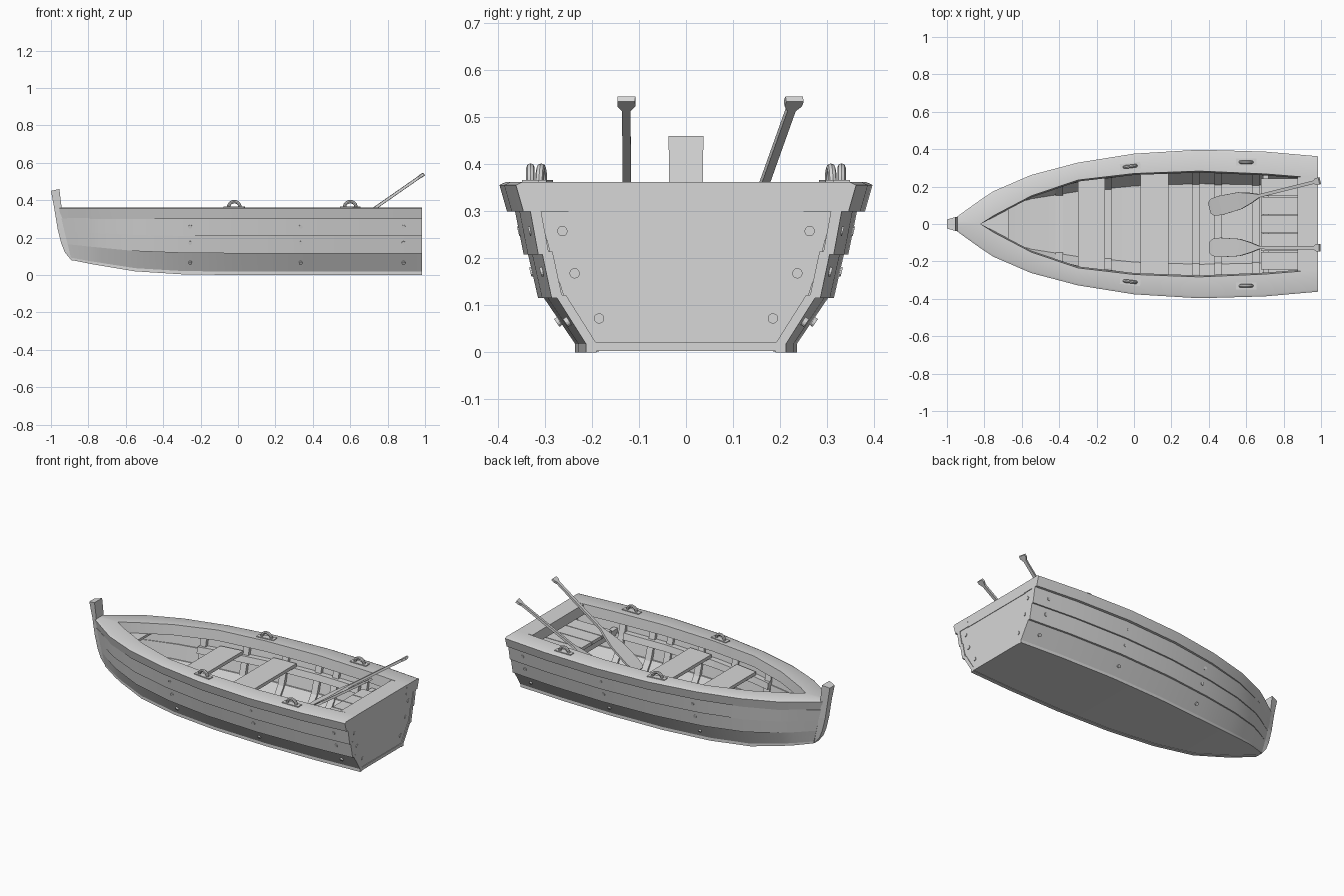
import bpy, bmesh, math
from mathutils import Vector

if "Cube" in bpy.data.objects:
    bpy.data.objects.remove(bpy.data.objects["Cube"])

grey = bpy.data.materials.new("plain grey")
grey.use_nodes = True
GREY = (0.68, 0.68, 0.68, 1)
grey.diffuse_color = GREY
grey.node_tree.nodes["Principled BSDF"].inputs["Base Color"].default_value = GREY

# Hull stations: x, rail half width, opening half width, bottom half width, keel rise, bow rake
STATIONS = [
    (-0.955, 0.033, 0.0, 0.026, 0.08, 0.065),
    (-0.82, 0.13, 0.0, 0.075, 0.06, 0.03),
    (-0.75, 0.176, 0.045, 0.1, 0.05, 0.02),
    (-0.55, 0.262, 0.15, 0.155, 0.02, 0),
    (-0.3, 0.328, 0.235, 0.195, 0.004, 0),
    (0, 0.376, 0.27, 0.224, 0, 0),
    (0.35, 0.397, 0.283, 0.236, 0, 0),
    (0.7, 0.387, 0.268, 0.229, 0, 0),
    (0.984, 0.362, 0.245, 0.213, 0, 0),
]
LEVELS = [(0, 0), (0.018, 0), (0.12, 0.45), (0.21, 0.64), (0.3, 0.79), (0.36, 1)]
RAIL_TOP, RAIL_LOW, SKIN = 0.362, 0.3, 0.023


def station(x):
    for a, b in zip(STATIONS, STATIONS[1:]):
        if x <= b[0]:
            t = max(0, (x - a[0]) / (b[0] - a[0]))
            return [p + (q - p) * t for p, q in zip(a, b)]
    return list(STATIONS[-1])


def half(x, z):
    """Outer half width of the hull at a place."""
    s = station(x)
    for (z0, f0), (z1, f1) in zip(LEVELS, LEVELS[1:]):
        if z <= z1:
            break
    f = f0 + (f1 - f0) * (z - z0) / (z1 - z0)
    return s[3] + (s[1] - s[3]) * f


def finish(name, bm, mirror=False):
    bmesh.ops.recalc_face_normals(bm, faces=bm.faces)
    me = bpy.data.meshes.new(name)
    bm.to_mesh(me)
    bm.free()
    me.materials.append(grey)
    ob = bpy.data.objects.new(name, me)
    bpy.context.collection.objects.link(ob)
    if mirror:
        m = ob.modifiers.new("Mirror", "MIRROR")
        m.use_axis = (False, True, False)
        m.use_mirror_merge = False
    return ob


def loft(name, rings, mirror=False):
    bm = bmesh.new()
    rows = [[bm.verts.new(p) for p in ring] for ring in rings]
    for a, b in zip(rows, rows[1:]):
        for i in range(len(a)):
            j = (i + 1) % len(a)
            bm.faces.new((a[i], a[j], b[j], b[i]))
    bm.faces.new(rows[0])
    bm.faces.new(rows[-1][::-1])
    return finish(name, bm, mirror)


def slab(name, xs, width, z0, z1):
    """Flat board across the boat whose ends follow width(x)."""
    return loft(name, [[(x, -width(x), z0), (x, width(x), z0),
                        (x, width(x), z1), (x, -width(x), z1)] for x in xs])


def box(name, x0, x1, y0, y1, z0, z1):
    return loft(name, [[(x, y0, z0), (x, y1, z0), (x, y1, z1), (x, y0, z1)] for x in (x0, x1)])


def pin(name, pos, axis, radius, depth):
    bm = bmesh.new()
    bmesh.ops.create_cone(bm, cap_ends=True, segments=12, radius1=radius, radius2=radius, depth=depth)
    turn = Vector(axis).to_track_quat("Z", "Y").to_matrix().to_4x4()
    bmesh.ops.transform(bm, matrix=turn, verts=bm.verts)
    bmesh.ops.translate(bm, vec=pos, verts=bm.verts)
    return finish(name, bm, True)


smooth = []

# Upright bottom rim and lapped side planks
PLANKS = {"bottom_rim": (0, 0, 0.018, 0), "lower_plank": (0.018, 0, 0.122, 0.44),
          "middle_plank": (0.116, 0.49, 0.214, 0.63), "upper_plank": (0.208, 0.68, 0.305, 0.8)}
for label, (z0, f0, z1, f1) in PLANKS.items():
    rings = []
    for x, g, opening, b, rise, rake in STATIONS:
        ring = []
        for z, f, skin in ((z0, f0, 0), (z1, f1, 0), (z1, f1, SKIN), (z0, f0, SKIN)):
            ring.append((x + rake * (1 - z / RAIL_TOP), max(0.001, b + (g - b) * f - skin),
                         z + rise * (1 - z / RAIL_LOW)))
        rings.append(ring)
    smooth.append(loft(label, rings, True))

# Wide rail on top of the planks, closed across the stern
rings = []
for x, g, opening, b, rise, rake in STATIONS:
    lip = max(0, opening - 0.008)
    rings.append([(x, max(g - 0.016, 0.02), RAIL_LOW), (x, g, 0.356), (x, max(g - 0.013, 0.02), RAIL_TOP),
                  (x, opening, RAIL_TOP), (x, lip, RAIL_LOW)])
smooth.append(loft("rail", rings, True))
box("stern_rail", 0.875, 0.983, -0.25, 0.25, RAIL_LOW - 0.003, RAIL_TOP)

# Bottom board
smooth.append(loft("bottom_board", [
    [(s[0] + s[5], side * (s[3] - 0.01), s[4] + z) for side, z in
     ((-1, 0.003), (1, 0.003), (1, 0.022), (-1, 0.022))] for s in STATIONS]))

# Stern board with round pegs
sections = [(z, half(0.98, z) - 0.02) for z in (0.01, 0.12, 0.21, 0.305)]
loft("stern_board", [[(0.945, -w, z), (0.98, -w, z), (0.98, w, z), (0.945, w, z)] for z, w in sections])
for y, z in ((0.263, 0.258), (0.237, 0.168), (0.185, 0.072)):
    pin("stern_peg", (0.978, y, z), (1, 0, 0), 0.011, 0.012)

# Plank pegs
for x in (-0.255, 0.335, 0.885):
    for z in (0.068, 0.173, 0.26):
        tilt = 0.7 if z < 0.1 else 0.25
        pin("plank_peg", (x, half(x, z) - 0.004, z), (0, 1, -tilt), 0.01, 0.02)

# Stem post: front edge x, back edge x, height, half widths
POST = [(-0.89, -0.86, 0.078, 0.02, 0.026), (-0.925, -0.87, 0.12, 0.02, 0.03), (-0.945, -0.89, 0.17, 0.02, 0.033),
        (-0.965, -0.92, 0.25, 0.02, 0.035), (-0.983, -0.943, 0.36, 0.02, 0.036)]
rings = [[(f, -w, z), (f, w, z), (k, v, z), (k, -v, z)] for f, k, z, w, v in POST]
rings.append([(-1, -0.024, 0.45), (-1, 0.024, 0.45), (-0.955, 0.037, 0.46), (-0.955, -0.037, 0.46)])
loft("stem_post", rings)

# Ribs on the walls with battens across the floor
for x in (-0.4, -0.14, 0.11, 0.33, 0.45, 0.65):
    rings = []
    for z in (0.02, 0.12, 0.21, 0.305):
        y = half(x, z) - SKIN
        rings.append([(x + dx, y + dy, z) for dx, dy in
                      ((-0.02, 0.005), (0.02, 0.005), (0.02, -0.015), (-0.02, -0.015))])
    loft("rib", rings, True)
    w = half(x, 0.03) - SKIN
    box("floor_batten", x - 0.02, x + 0.02, -w, w, 0.015, 0.037)

# Seat risers along the inner walls
loft("seat_riser", [[(x, half(x, z) - d, z) for z, d in ((0.2, 0.02), (0.238, 0.02), (0.238, 0.055), (0.2, 0.055))]
                    for x in (-0.42, -0.3, 0, 0.35, 0.625)], True)

# Rowing seats, bow deck and slatted stern seat
for x0, x1 in ((-0.3, -0.155), (0.035, 0.185)):
    slab("rowing_seat", (x0, x1), lambda x: half(x, 0.25) - 0.035, 0.238, 0.258)
slab("bow_deck", (-0.86, -0.75, -0.67), lambda x: half(x, 0.28) - SKIN, 0.285, 0.3)
for i in range(-2, 3):
    y = i * 0.098
    box("stern_seat_slat", 0.68, 0.945, y - 0.047, y + 0.047, 0.238, 0.258)
box("stern_seat_beam", 0.69, 0.72, -0.32, 0.32, 0.2, 0.238)

# Oarlocks: thin plate with a half ring
for x, y, turn in ((-0.02, 0.308, 0.12), (0.6, 0.331, 0)):
    plate = box("oarlock_plate", -0.055, 0.055, -0.018, 0.018, 0, 0.005)
    rings = []
    for i in range(13):
        a = math.pi * i / 12
        rings.append([((0.031 + 0.009 * math.cos(c)) * math.cos(a), 0.009 * math.sin(c),
                       (0.031 + 0.009 * math.cos(c)) * math.sin(a))
                      for c in (k * math.pi / 4 for k in range(8))])
    hoop = loft("oarlock_ring", rings)
    smooth.append(hoop)
    for ob in (plate, hoop):
        for v in ob.data.vertices:
            p = v.co.copy()
            v.co = (x + p.x * math.cos(turn) - p.y * math.sin(turn),
                    y + p.x * math.sin(turn) + p.y * math.cos(turn), RAIL_TOP + p.z)
        m = ob.modifiers.new("Mirror", "MIRROR")
        m.use_axis = (False, True, False)

# Oars: blade, shaft and flared grip as one sweep (position, half width, half thickness)
OAR = [(0, 0.03, 0.004), (0.03, 0.046, 0.005), (0.1, 0.052, 0.006), (0.27, 0.046, 0.006), (0.37, 0.028, 0.007),
       (0.45, 0.009, 0.007), (0.95, 0.009, 0.007), (0.975, 0.019, 0.007), (1, 0.019, 0.007)]
for name, y0, y1 in (("left_oar", 0.085, 0.231), ("right_oar", -0.125, -0.127)):
    start, end = Vector((0.405, y0, 0.13)), Vector((0.992, y1, 0.539))
    along = (end - start).normalized()
    side = Vector((0, 0, 1)).cross(along).normalized()
    up = along.cross(side)
    loft(name, [[start.lerp(end, t) + side * w * a + up * h * b
                 for a, b in ((-1, -1), (1, -1), (1, 1), (-1, 1))] for t, w, h in OAR])

# Soft shading along the curved parts
bpy.ops.object.select_all(action="DESELECT")
for ob in smooth:
    ob.select_set(True)
bpy.context.view_layer.objects.active = smooth[0]
bpy.ops.object.shade_smooth_by_angle(angle=math.radians(30))
